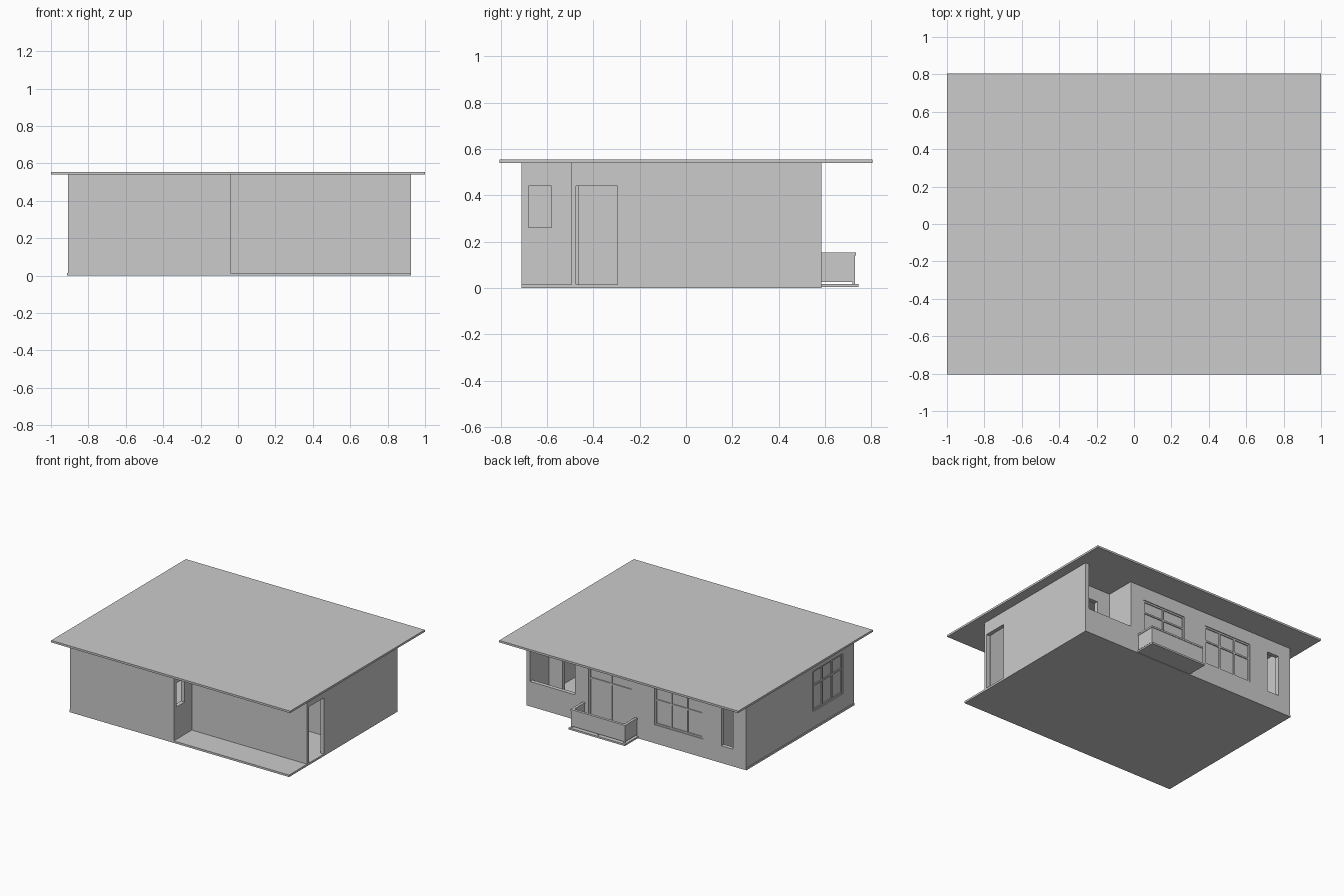
import bpy, bmesh
from mathutils import Vector, Matrix

if "Cube" in bpy.data.objects:
    bpy.data.objects.remove(bpy.data.objects["Cube"])

T = 0.03               # wall thickness
FLOOR, CEIL = 0.015, 0.54
TOP = 0.44             # head height of all openings


def boxes(name, specs):
    """One object made of boxes given as ((x0, x1), (y0, y1), (z0, z1))."""
    bm = bmesh.new()
    for spec in specs:
        mid = Vector([(a + b) / 2 for a, b in spec])
        size = Vector([abs(b - a) for a, b in spec])
        bmesh.ops.create_cube(bm, size=1, matrix=Matrix.Translation(mid) @ Matrix.Diagonal(size).to_4x4())
    me = bpy.data.meshes.new(name)
    bm.to_mesh(me)
    bm.free()
    ob = bpy.data.objects.new(name, me)
    bpy.context.collection.objects.link(ob)
    return ob


def along(axis, run, depth, z):
    return (run, depth, z) if axis == 'x' else (depth, run, z)


def wall(name, axis, run, pos, openings=(), top=CEIL):
    """Wall running along an axis, starting at pos and T thick, with cut openings."""
    ob = boxes(name, [along(axis, run, (pos, pos + T), (FLOOR, top))])
    for i, (a, b, z0, z1) in enumerate(openings):
        cut = boxes(f"{name}_cutter_{i}", [along(axis, (a, b), (pos - .02, pos + T + .02), (z0, z1))])
        cut.hide_render = True
        cut.hide_viewport = True
        cut.display_type = 'WIRE'
        mod = ob.modifiers.new("opening", 'BOOLEAN')
        mod.operation = 'DIFFERENCE'
        mod.solver = 'EXACT'
        mod.object = cut
    return ob


def window(name, axis, pos, opening, panes, bar_z):
    """Glazed frame with vertical mullions and one transom."""
    a, b, z0, z1 = opening
    w = 0.012
    d = (pos + .006, pos + T - .006)
    m = pos + T / 2
    specs = []
    for i in range(panes + 1):
        c = a + w / 2 + (b - a - w) * i / panes
        specs.append(along(axis, (c - w / 2, c + w / 2), d, (z0, z1)))
    for z in (z0, bar_z, z1 - w):
        specs.append(along(axis, (a, b), d, (z, z + w)))
    boxes(name + "_frame", specs)
    boxes(name + "_glass", [along(axis, (a, b), (m - .002, m + .002), (z0, z1))])


# Roof and floor slabs
boxes("roof_slab", [((-1, 1), (-.805, .805), (CEIL, .555))])
boxes("floor_slab", [((-.915, .925), (-.71, .585), (0, FLOOR))])

# Openings: start, end, bottom, top
left_win = (-.575, -.22, .135, TOP)
back_win = (-.55, -.147, .14, TOP)
balcony_win = (.037, .405, .02, TOP)
bath_win = (-.805, -.705, .13, TOP)
porch_win = (-.68, -.58, .26, TOP)
entry_door = (-.475, -.295, FLOOR - .01, TOP)
loggia_door = (.63, .78, FLOOR - .01, TOP)

# Outer walls
wall("left_wall", 'y', (-.71, .585), -.91, [left_win])
wall("right_wall", 'y', (-.495, .585), .925 - T, [entry_door])
wall("front_wall", 'x', (-.91 + T, -.04 - T), -.71)
wall("porch_side_wall", 'y', (-.71, -.05), -.04 - T, [porch_win])
wall("porch_back_wall", 'x', (-.04, .925 - T), -.495)
wall("back_wall", 'x', (-.91 + T, .52), .585 - T, [bath_win, back_win, balcony_win])

# Corner loggia
wall("loggia_side_wall", 'y', (.36, .585 - T), .52 - T)
wall("loggia_back_wall", 'x', (.52, .925 - T), .36 - T, [loggia_door])
wall("loggia_parapet", 'x', (.52, .925 - T), .585 - T, top=.188)

# Inner partitions
wall("hall_partition", 'x', (-.04 - T, .925 - T), -.05)
wall("bath_partition", 'y', (.1, .585 - T), -.68)
wall("bath_front_partition", 'x', (-.91 + T, -.68 + T), .1 - T)

# Glazing
window("left_window", 'y', -.91, left_win, 3, .32)
window("back_window", 'x', .585 - T, back_win, 3, .32)
window("balcony_window", 'x', .585 - T, balcony_win, 2, .34)

# Balcony: slab, panels and handrail
boxes("balcony_slab", [((-.01, .46), (.585, .745), (.003, .016))])
for part, w, z in (("panels", .012, (.026, .14)), ("handrail", .02, (.14, .153))):
    e = (w - .012) / 2
    x0, x1, y1 = -e, .45 + e, .73 + e
    boxes("balcony_" + part, [((x0, x1), (y1 - w, y1), z),
                              ((x0, x0 + w), (.585, y1 - w), z),
                              ((x1 - w, x1), (.585, y1 - w), z)])
boxes("balcony_posts", [((x, x + .01), (.719, .729), (.014, .03)) for x in (.001, .22, .439)])
